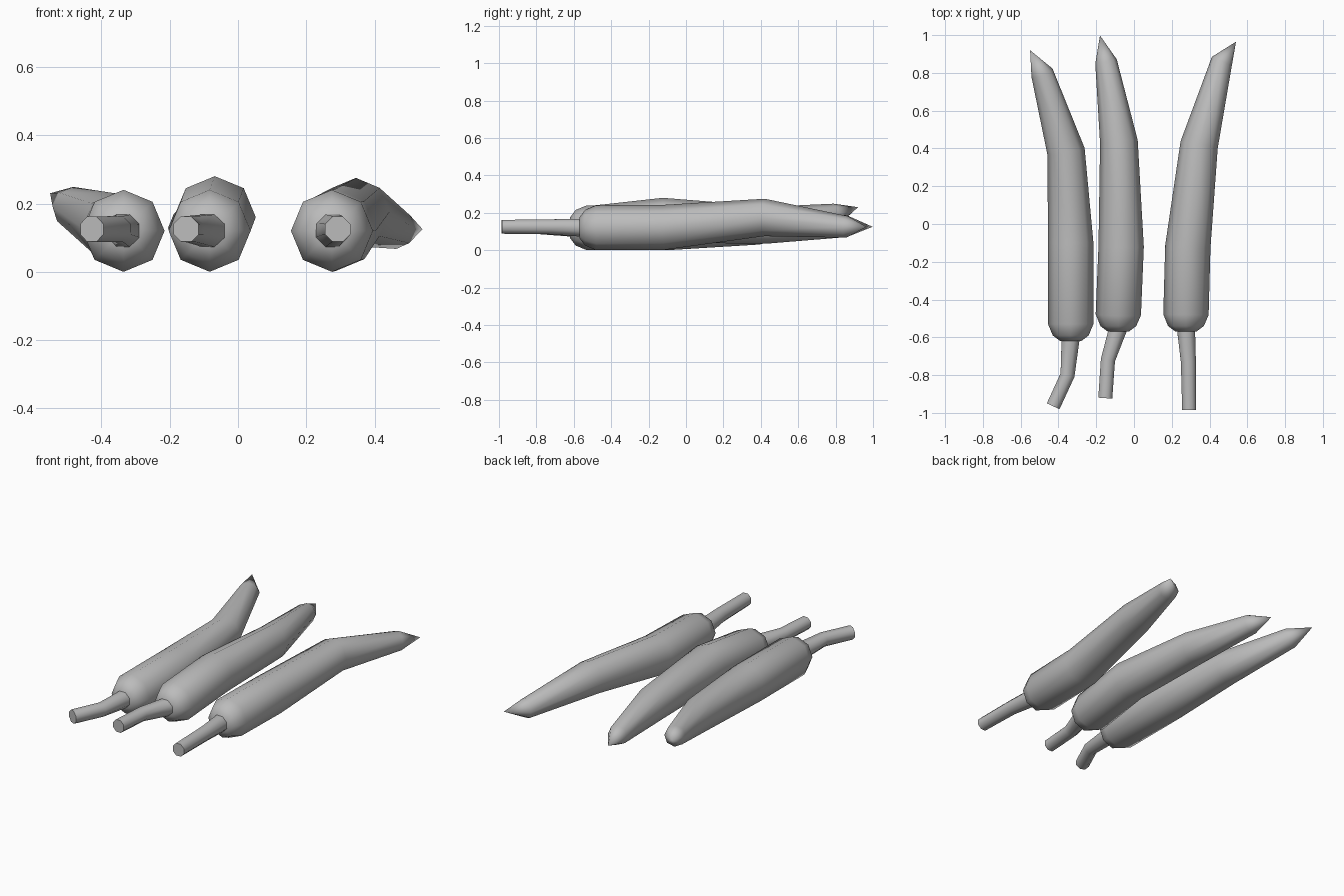
import bpy, bmesh, math
from mathutils import Vector

if "Cube" in bpy.data.objects:
    bpy.data.objects.remove(bpy.data.objects["Cube"], do_unlink=True)

grey = bpy.data.materials.new("plain grey")
grey.use_nodes = True
colour = (0.5, 0.5, 0.5, 1)
grey.diffuse_color = colour
grey.node_tree.nodes["Principled BSDF"].inputs["Base Color"].default_value = colour

SIDES = 8


def loft(name, stations, phase=0.0):
    """Skin rings set square to a path; radius 0 gives a point."""
    bm = bmesh.new()
    points = [Vector(p) for p, r in stations]
    rings = []
    for i, (p, r) in enumerate(stations):
        before = points[i] - points[max(i - 1, 0)]
        after = points[min(i + 1, len(points) - 1)] - points[i]
        along = (before.normalized() + after.normalized()).normalized()
        side = along.cross(Vector((0, 0, 1))).normalized()
        up = side.cross(along)
        if r == 0:
            rings.append([bm.verts.new(p)])
            continue
        angles = [math.tau * (k + phase) / SIDES for k in range(SIDES)]
        rings.append([bm.verts.new(points[i] + r * (math.cos(a) * side + math.sin(a) * up))
                      for a in angles])
    for a, b in zip(rings, rings[1:]):
        for k in range(SIDES):
            n = (k + 1) % SIDES
            if len(b) == 1:
                bm.faces.new((a[k], a[n], b[0]))
            else:
                bm.faces.new((a[k], a[n], b[n], b[k]))
    for ring in (rings[0], rings[-1]):
        if len(ring) > 1:
            bm.faces.new(ring)
    bmesh.ops.recalc_face_normals(bm, faces=bm.faces)
    mesh = bpy.data.meshes.new(name)
    bm.to_mesh(mesh)
    bm.free()
    mesh.materials.append(grey)
    obj = bpy.data.objects.new(name, mesh)
    bpy.context.collection.objects.link(obj)
    bpy.ops.object.select_all(action="DESELECT")
    obj.select_set(True)
    bpy.context.view_layer.objects.active = obj
    bpy.ops.object.shade_smooth_by_angle(angle=math.radians(46))


def pepper(name, shoulder, body, stem):
    """Rounded shoulder, bent tapering body and a crooked stem."""
    x, y, z = shoulder
    cap = [((x, y - 0.09, z), 0.055), ((x, y - 0.06, z), 0.095), (shoulder, 0.12)]
    loft(name + "_pepper_body", cap + body)
    base = [((x, y - 0.07, z), 0.052)]
    loft(name + "_pepper_stem", base + stem, phase=0.5)


pepper("left", (0.275, -0.48, 0.12),
       [((0.285, -0.12, 0.122), 0.12), ((0.345, 0.42, 0.175), 0.1),
        ((0.465, 0.86, 0.125), 0.058), ((0.54, 0.965, 0.125), 0)],
       [((0.288, -0.73, 0.125), 0.043), ((0.292, -0.985, 0.125), 0.04)])

pepper("middle", (-0.083, -0.48, 0.12),
       [((-0.068, -0.12, 0.16), 0.12), ((-0.08, 0.435, 0.135), 0.1),
        ((-0.148, 0.86, 0.128), 0.058), ((-0.18, 0.998, 0.125), 0)],
       [((-0.138, -0.72, 0.125), 0.041), ((-0.152, -0.922, 0.125), 0.04)])

pepper("right", (-0.335, -0.53, 0.12),
       [((-0.335, -0.1, 0.12), 0.12), ((-0.36, 0.385, 0.13), 0.1),
        ((-0.487, 0.8, 0.19), 0.06), ((-0.55, 0.92, 0.23), 0)],
       [((-0.352, -0.8, 0.125), 0.041), ((-0.428, -0.965, 0.125), 0.04)])
